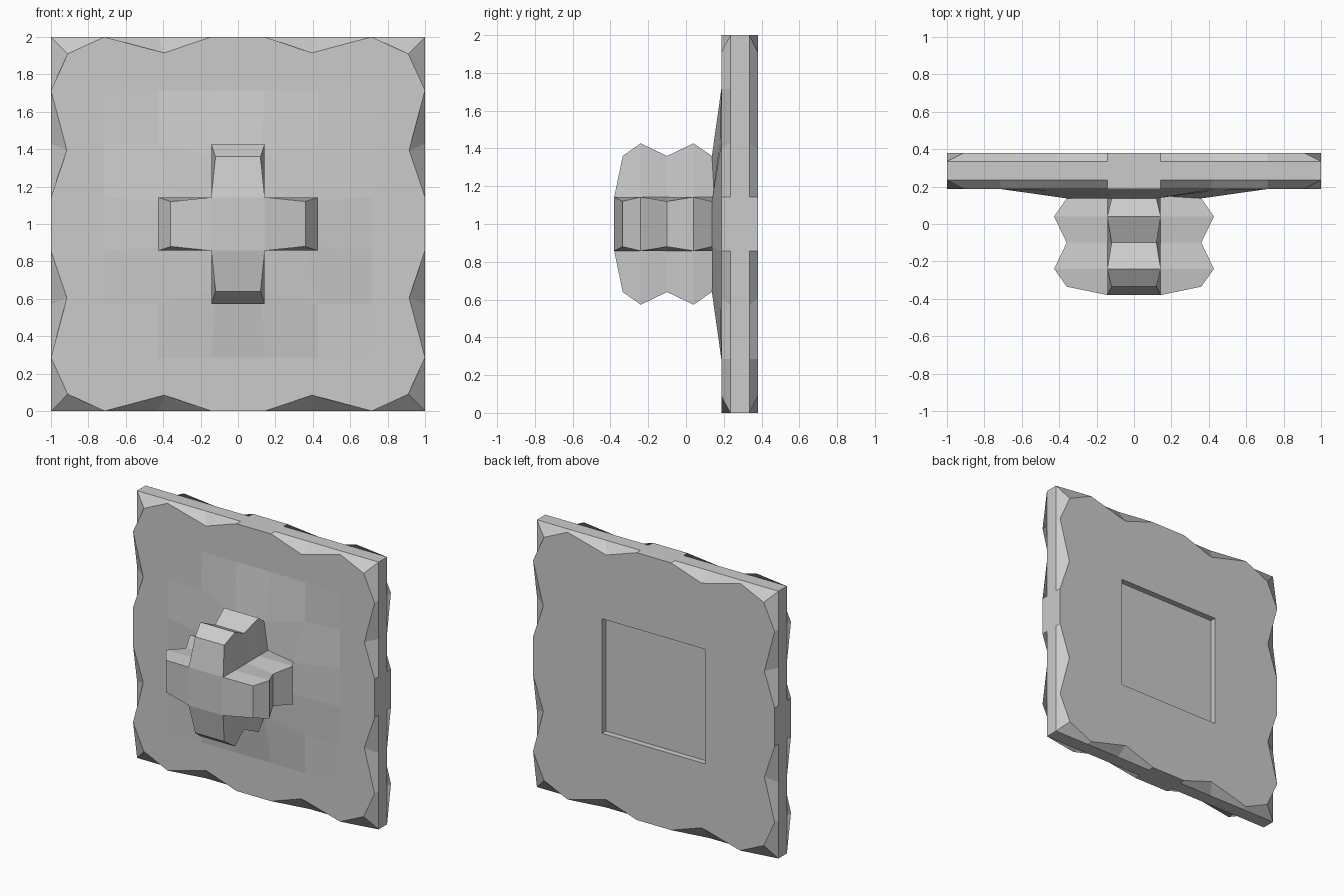
import bpy, bmesh

if "Cube" in bpy.data.objects:
    bpy.data.objects.remove(bpy.data.objects["Cube"])

N = 7                       # grid cells along each side of the plate
C = 1 / 7                   # half a cell
FRONT, BACK = 0.187, 0.38   # plate surfaces
RING_F, RING_B = 0.235, 0.335

mat = bpy.data.materials.new("stone_grey")
mat.diffuse_color = (0.6, 0.6, 0.6, 1)
mat.use_nodes = True
mat.node_tree.nodes["Principled BSDF"].inputs["Base Color"].default_value = mat.diffuse_color


def make(name, bm):
    bmesh.ops.remove_doubles(bm, verts=bm.verts, dist=0.0005)
    bmesh.ops.recalc_face_normals(bm, faces=bm.faces)
    mesh = bpy.data.meshes.new(name)
    bm.to_mesh(mesh)
    bm.free()
    mesh.materials.append(mat)
    ob = bpy.data.objects.new(name, mesh)
    bpy.context.collection.objects.link(ob)
    return ob


def face(bm, pts):
    bm.faces.new([bm.verts.new((x, y, z + 1)) for x, y, z in pts])


def sign(v):
    return 1 if v > 0 else -1


def warp(i, j, front):
    """Plate surface point: chipped rim, and a swell around the knob in front."""
    x, z = (2 * i - N) * C, (2 * j - N) * C
    y = FRONT if front else BACK
    a, b = abs(2 * i - N), abs(2 * j - N)
    if a == N and b == N:
        x, z = 0.91 * sign(x), 0.91 * sign(z)
    elif a == N and b == 3:
        x, z = 0.915 * sign(x), 0.395 * sign(z)
    elif b == N and a == 3:
        x, z = 0.395 * sign(x), 0.915 * sign(z)
    elif front and (a, b) == (3, 1):
        x, y, z = 0.36 * sign(x), 0.137, 0.12 * sign(z)
    elif front and (a, b) == (1, 3):
        x, y, z = 0.12 * sign(x), 0.137, 0.36 * sign(z)
    elif front and (a, b) == (1, 1):
        y = 0.15
    elif front and (a, b) == (3, 3):
        y = 0.178
    return x, y, z


# Plate: front skin open under the knob, back skin open at the recess
bm = bmesh.new()
for i in range(N):
    for j in range(N):
        cell = ((i, j), (i + 1, j), (i + 1, j + 1), (i, j + 1))
        a, b = abs(i - 3), abs(j - 3)
        if a + b > 1:
            face(bm, [warp(*c, True) for c in cell])
        if max(a, b) > 1:
            face(bm, [warp(*c, False) for c in cell])

# Plate rim: straight band with chipped strips to both skins
rim = ([(i, 0) for i in range(N)] + [(N, j) for j in range(N)]
       + [(i, N) for i in range(N, 0, -1)] + [(0, j) for j in range(N, 0, -1)])


def band(c, y):
    return (2 * c[0] - N) * C, y, (2 * c[1] - N) * C


for k, p in enumerate(rim):
    q = rim[(k + 1) % len(rim)]
    face(bm, [warp(*p, True), warp(*q, True), band(q, RING_F), band(p, RING_F)])
    face(bm, [band(p, RING_F), band(q, RING_F), band(q, RING_B), band(p, RING_B)])
    face(bm, [band(p, RING_B), band(q, RING_B), warp(*q, False), warp(*p, False)])

# Square recess in the back
R, FLOOR = 3 * C, 0.335
sq = [(-R, -R), (-C, -R), (C, -R), (R, -R), (R, -C), (R, C),
      (R, R), (C, R), (-C, R), (-R, R), (-R, C), (-R, -C)]
for (x0, z0), (x1, z1) in zip(sq, sq[1:] + sq[:1]):
    face(bm, [(x0, BACK, z0), (x1, BACK, z1), (x1, FLOOR, z1), (x0, FLOOR, z0)])
face(bm, [(x, FLOOR, z) for x, z in sq])
make("plate", bm)

# Knob: cross-shaped layers (depth, inner corner depth, arm reach, arm half width)
layers = [(0.137, 0.15, 0.36, 0.12), (0.04, 0.04, 0.427, C), (-0.1, -0.1, 0.36, 0.12),
          (-0.24, -0.24, 0.427, C), (-0.335, -0.38, 0.36, 0.12)]


def cross(y, yc, r, w):
    pts = []
    arm = [(r, y, -w), (r, y, w), (C, yc, C)]
    for _ in range(4):
        pts += arm
        arm = [(-pz, py, px) for px, py, pz in arm]
    return pts


bm = bmesh.new()
loops = [cross(*l) for l in layers]
for lo, hi in zip(loops, loops[1:]):
    for k in range(12):
        m = (k + 1) % 12
        face(bm, [lo[k], lo[m], hi[m], hi[k]])
# Knob cap: flat centre and four sloping arm faces
top = loops[-1]
face(bm, [top[k] for k in (2, 5, 8, 11)])
for k in range(0, 12, 3):
    face(bm, [top[k - 1], top[k], top[k + 1], top[k + 2]])
make("knob", bm)
